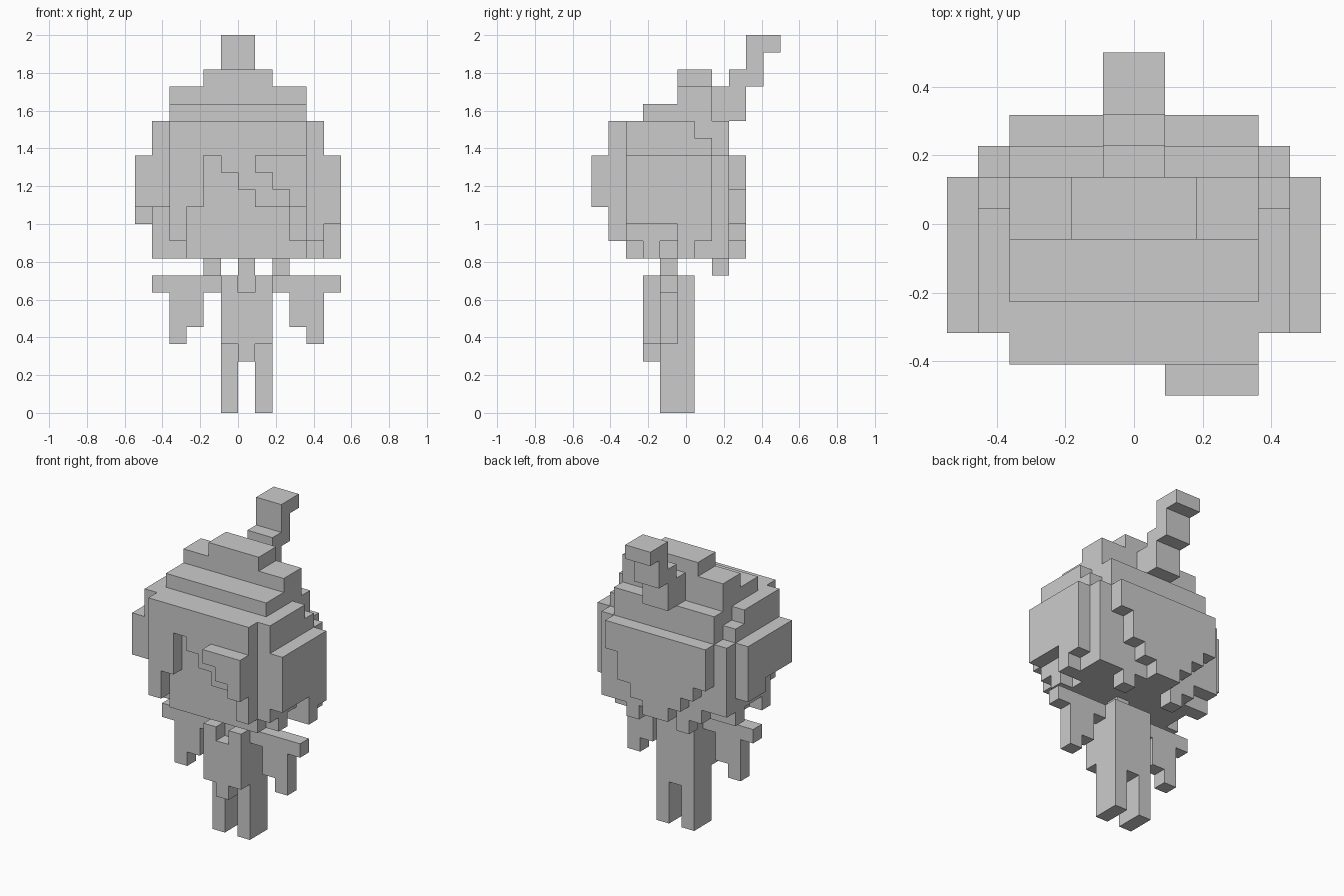
import bpy, bmesh, math
from mathutils import Vector

if "Cube" in bpy.data.objects:
    bpy.data.objects.remove(bpy.data.objects["Cube"])

V = 1 / 11                      # edge of one voxel
parts = {}                      # part name -> set of cells


def box(part, x, y, z):
    """Fill a block of voxels; each argument is a (start, end) range."""
    cells = parts.setdefault(part, set())
    for i in range(*x):
        for j in range(*y):
            for k in range(*z):
                cells.add((i, j, k))


def fringe_x(part, x0, y, top, bottoms):
    """Wall along x with a stepped lower edge."""
    for n, b in enumerate(bottoms):
        box(part, (x0 + n, x0 + n + 1), y, (b, top))


def fringe_y(part, x, y0, tops, bottoms):
    """Wall along y with stepped upper and lower edges."""
    for n, (t, b) in enumerate(zip(tops, bottoms)):
        box(part, x, (y0 + n, y0 + n + 1), (b, t))


# head core
box("head", (3, 10), (2, 7), (9, 17))
box("head", (2, 3), (3, 7), (9, 17))
box("head", (2, 3), (2, 3), (10, 17))

# stepped crown
box("crown", (2, 10), (3, 7), (17, 18))
box("crown", (2, 10), (5, 7), (18, 19))
box("crown", (4, 8), (5, 7), (19, 20))

# swept hair over the face
fringe_x("front_hair", 2, (1, 2), 17, [10, 12, 15, 14, 13, 12, 12, 10])
fringe_x("front_lock", 7, (0, 1), 15, [14, 13, 12])

# side hair, inner and outer layers
tops = [17, 17, 17, 17, 16, 15]
fringe_y("right_side_hair", (10, 11), 2, tops, [10, 9, 10, 9, 9, 9])
fringe_y("left_side_hair", (1, 2), 2, tops, [12, 9, 10, 10, 9, 10])
fringe_y("right_outer_hair", (11, 12), 2, [15] * 5, [11, 11, 11, 9, 10])
fringe_y("left_outer_hair", (0, 1), 2, [15] * 5, [12, 12, 12, 11, 11])

# back hair, inner and outer layers
fringe_x("back_hair", 2, (7, 8), 17, [10, 9, 8, 9, 9, 9, 8, 9])
fringe_x("back_outer_hair", 2, (8, 9), 15, [12, 11, 10, 9, 9, 10, 11, 13])

# ponytail rising behind the crown
for y, z in (((7, 9), (17, 19)), ((8, 10), (19, 20)),
             ((9, 10), (20, 21)), ((9, 11), (21, 22))):
    box("ponytail", (5, 7), y, z)

# neck, torso, legs
box("neck", (6, 7), (4, 5), (8, 9))
box("torso", (5, 8), (4, 6), (3, 8))
for x in (5, 7):
    box("legs", (x, x + 1), (4, 6), (0, 3))

# front panel with notched collar and pointed hem
for x, z in ((5, (4, 8)), (6, (3, 7)), (7, (4, 8))):
    box("front_panel", (x, x + 1), (3, 4), z)
parts["torso"].discard((6, 4, 7))
box("neck", (6, 7), (4, 5), (7, 8))

# arms with hanging sleeves, mirrored about the torso centre
for side in (-1, 1):
    def arm(a, b, z):
        x = (6 + a, 6 + b) if side > 0 else (7 - b, 7 - a)
        box("right_arm" if side > 0 else "left_arm", x, (4, 5), z)
    arm(2, 6, (7, 8))
    arm(3, 5, (5, 7))
    arm(4, 5, (4, 5))

# build each part as a clean skin, leaving out faces buried between voxels
solid = set().union(*parts.values())
for name, cells in parts.items():
    bm = bmesh.new()
    for c in sorted(cells):
        for axis in range(3):
            for s in (0, 1):
                n = list(c)
                n[axis] += 2 * s - 1
                if tuple(n) in solid:
                    continue
                u, w = (axis + 1) % 3, (axis + 2) % 3
                loop = []
                for du, dw in ((0, 0), (1, 0), (1, 1), (0, 1)):
                    p = list(c)
                    p[axis] += s
                    p[u] += du
                    p[w] += dw
                    loop.append(bm.verts.new(
                        Vector((p[0] - 6, p[1] - 5.5, p[2])) * V))
                bm.faces.new(loop if s else loop[::-1])
    bmesh.ops.remove_doubles(bm, verts=bm.verts, dist=1e-4)
    bmesh.ops.dissolve_limit(bm, angle_limit=math.radians(1),
                             verts=bm.verts, edges=bm.edges)
    mesh = bpy.data.meshes.new(name)
    bm.to_mesh(mesh)
    bm.free()
    bpy.context.collection.objects.link(bpy.data.objects.new(name, mesh))
